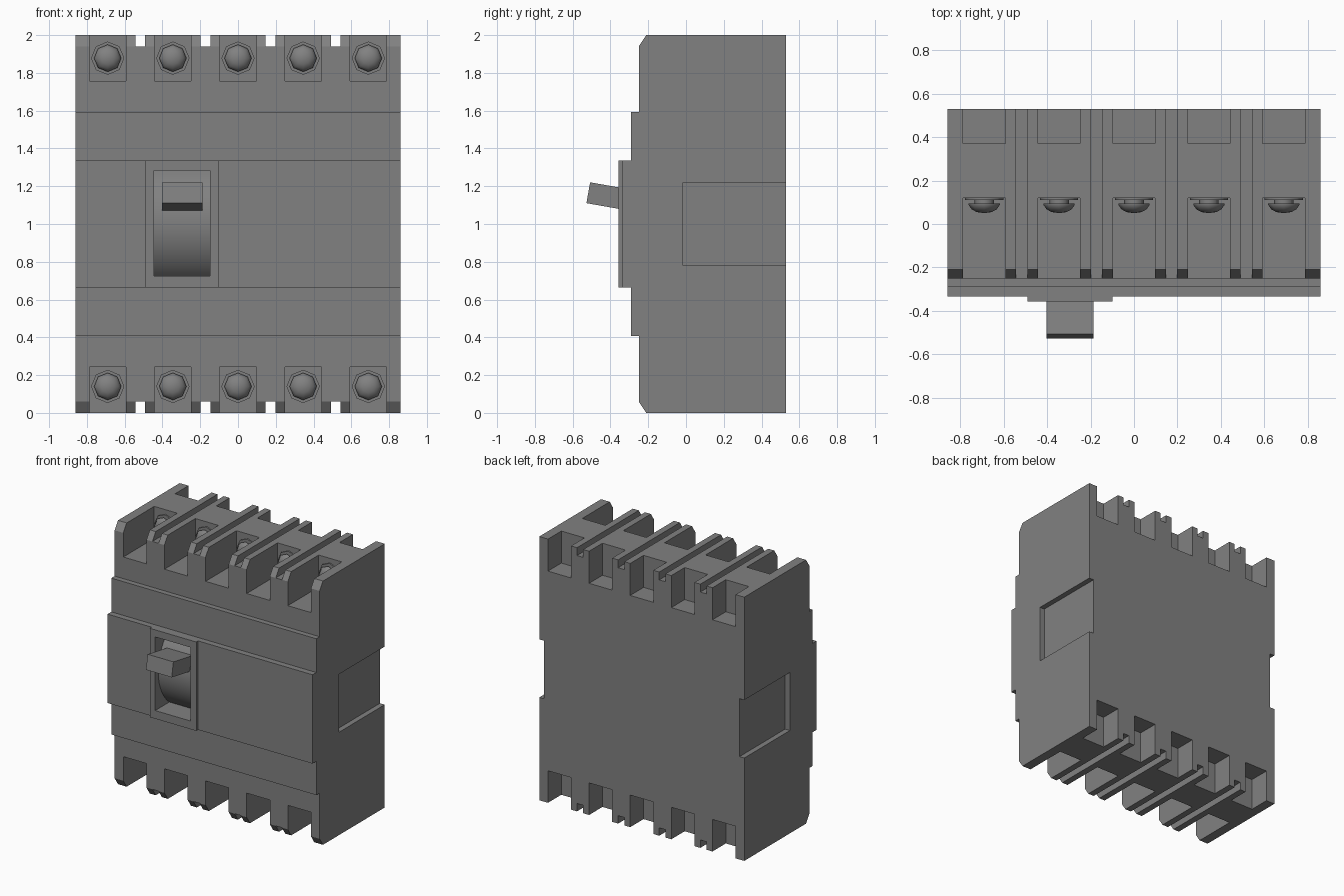
import bpy, bmesh, math
from mathutils import Matrix, Vector

if "Cube" in bpy.data.objects:
    bpy.data.objects.remove(bpy.data.objects["Cube"], do_unlink=True)

grey = bpy.data.materials.new("dark grey plastic")
grey.use_nodes = True
colour = (0.22, 0.22, 0.22, 1)
grey.diffuse_color = colour
grey.node_tree.nodes["Principled BSDF"].inputs["Base Color"].default_value = colour


def make_object(name, bm):
    bmesh.ops.recalc_face_normals(bm, faces=bm.faces)
    mesh = bpy.data.meshes.new(name)
    bm.to_mesh(mesh)
    bm.free()
    mesh.materials.append(grey)
    obj = bpy.data.objects.new(name, mesh)
    bpy.context.collection.objects.link(obj)
    return obj


def add_box(bm, x, y, z):
    lo, hi = Vector((x[0], y[0], z[0])), Vector((x[1], y[1], z[1]))
    matrix = Matrix.Translation((lo + hi) / 2) @ Matrix.Diagonal((*(hi - lo), 1))
    bmesh.ops.create_cube(bm, size=1, matrix=matrix)


def extrude_x(name, profile, x0, x1):
    """Extrude a (y, z) outline from x0 to x1."""
    bm = bmesh.new()
    face = bm.faces.new([bm.verts.new((x0, y, z)) for y, z in profile])
    new = bmesh.ops.extrude_face_region(bm, geom=[face])["geom"]
    bmesh.ops.translate(bm, vec=(x1 - x0, 0, 0),
                        verts=[v for v in new if isinstance(v, bmesh.types.BMVert)])
    return make_object(name, bm)


def select_only(obj):
    bpy.ops.object.select_all(action="DESELECT")
    obj.select_set(True)
    bpy.context.view_layer.objects.active = obj


def cut(obj, bm):
    cutter = make_object("cutter", bm)
    cutter.hide_render = True
    mod = obj.modifiers.new("cut", "BOOLEAN")
    mod.operation = "DIFFERENCE"
    mod.solver = "EXACT"
    mod.object = cutter
    select_only(obj)
    bpy.ops.object.modifier_apply(modifier="cut")
    bpy.data.objects.remove(cutter, do_unlink=True)


HALF, BACK = 0.86, 0.53
PITCH = 0.345
poles = [PITCH * i for i in range(-2, 3)]
window_x, window_z = (-0.445, -0.148), (0.725, 1.283)

# Stepped housing, symmetric about mid height
upper = [(-0.335, 1.337), (-0.29, 1.337), (-0.29, 1.593), (-0.25, 1.593),
         (-0.25, 1.94), (-0.21, 2), (BACK, 2)]
lower = [(y, 2 - z) for y, z in reversed(upper)]
housing = extrude_x("housing", upper + lower, -HALF, HALF)

cuts = bmesh.new()
for z in [(1.757, 2.1), (-0.1, 0.243)]:
    for x in poles:
        span = (x - 0.097, x + 0.097)
        add_box(cuts, span, (-0.5, 0.12), z)         # front terminal pockets
        add_box(cuts, span, (0.37, 0.7), z)          # rear terminal pockets
for z in [(1.94, 2.1), (-0.1, 0.06)]:
    for x in poles[:-1]:
        mid = x + PITCH / 2
        add_box(cuts, (mid - 0.026, mid + 0.026), (-0.5, 0.7), z)  # barrier slots
for side in (-1, 1):
    add_box(cuts, sorted((side * 0.82, side * 1)), (-0.017, 0.7), (0.78, 1.22))
add_box(cuts, window_x, (-0.6, -0.15), window_z)
cut(housing, cuts)

# Raised plate around the toggle window
bm = bmesh.new()
add_box(bm, (-0.49, -0.1), (-0.357, -0.335), (0.663, 1.337))
plate = make_object("toggle_plate", bm)
bm = bmesh.new()
add_box(bm, window_x, (-0.6, 0), window_z)
cut(plate, bm)

# Rounded drum inside the window
radius, steps = 0.36, 24
reach = math.asin(0.279 / radius)
arc = [(0.04 - radius * math.cos(a), 1.004 + radius * math.sin(a))
       for a in (reach * (2 * i / steps - 1) for i in range(steps + 1))]
drum = extrude_x("toggle_drum", [(-0.14, window_z[0])] + arc + [(-0.14, window_z[1])],
                 *window_x)
select_only(drum)
bpy.ops.object.shade_smooth_by_angle(angle=math.radians(30))

# Tilted toggle lever
bm = bmesh.new()
add_box(bm, (-0.403, -0.187), (-0.17, 0.1), (-0.056, 0.056))
lever = make_object("toggle_lever", bm)
lever.location = (0, -0.35, 1.136)
lever.rotation_euler.x = math.radians(-10)


# Terminal screws: washer, neck and domed head turned about the y axis
def add_screw(name, x, z):
    outline = [(0, 0.121), (0.088, 0.121), (0.088, 0.11), (0.045, 0.11), (0.045, 0.095),
               (0.072, 0.095), (0.072, 0.088), (0.058, 0.068), (0.035, 0.055), (0, 0.05)]
    bm = bmesh.new()
    verts = [bm.verts.new((r, y, 0)) for r, y in outline]
    edges = [bm.edges.new(pair) for pair in zip(verts, verts[1:])]
    bmesh.ops.spin(bm, geom=verts + edges, cent=(0, 0, 0), axis=(0, 1, 0),
                   angle=math.tau, steps=8)
    bmesh.ops.remove_doubles(bm, verts=bm.verts, dist=0.0005)
    screw = make_object(name, bm)
    screw.location = (x, 0, z)
    select_only(screw)
    bpy.ops.object.shade_smooth_by_angle(angle=math.radians(50))


for row, z in (("upper", 1.878), ("lower", 0.14)):
    for i, x in enumerate(poles):
        add_screw(f"{row}_terminal_screw_{i + 1}", x, z)
